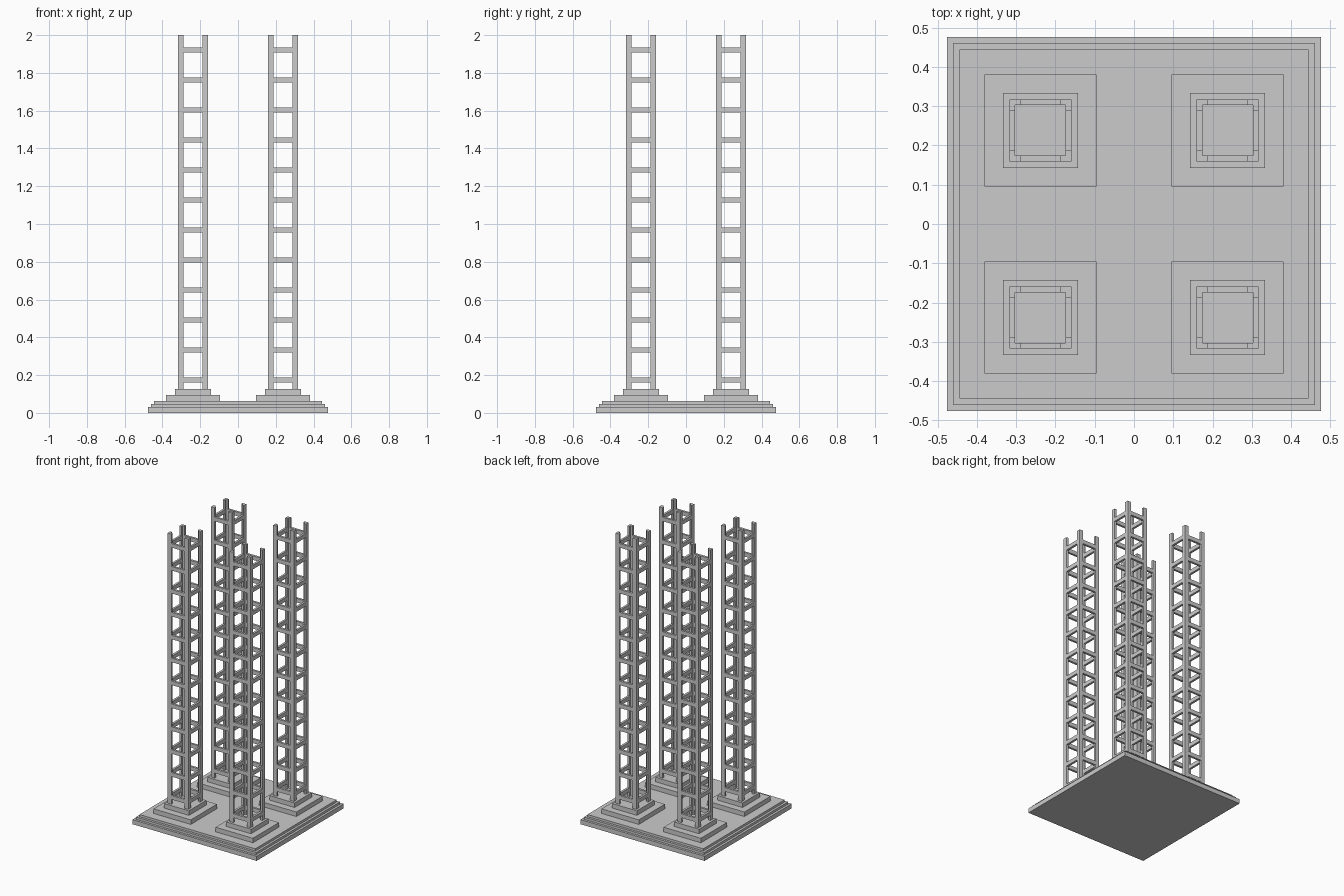
import bpy
import bmesh

if "Cube" in bpy.data.objects:
    bpy.data.objects.remove(bpy.data.objects["Cube"])

U = 2 / 63 / 2          # module that all sizes follow
C = 15 * U              # tower centre offset
R = 5 * U               # tower half width
T = 0.015               # plate thickness
LEG = 0.028             # width of an angle-iron leg and height of a rung
Z0 = 8 * U              # top of the pedestals


def prism(bm, pts, z0, z1):
    """Extrude a counter-clockwise outline from z0 to z1."""
    low = [bm.verts.new((x, y, z0)) for x, y in pts]
    high = [bm.verts.new((x, y, z1)) for x, y in pts]
    bm.faces.new(low[::-1])
    bm.faces.new(high)
    n = len(pts)
    for i in range(n):
        j = (i + 1) % n
        bm.faces.new((low[i], low[j], high[j], high[i]))


def rect(x0, x1, y0, y1):
    return [(x0, y0), (x1, y0), (x1, y1), (x0, y1)]


def turned(pts, k):
    """Rotate an outline by k quarter turns."""
    for _ in range(k):
        pts = [(-y, x) for x, y in pts]
    return pts


def finish(bm, name, x=0, y=0):
    bmesh.ops.recalc_face_normals(bm, faces=bm.faces[:])
    mesh = bpy.data.meshes.new(name)
    bm.to_mesh(mesh)
    bm.free()
    obj = bpy.data.objects.new(name, mesh)
    obj.location = (x, y, 0)
    bpy.context.collection.objects.link(obj)


def slab(name, half, z0, z1, x=0, y=0):
    bm = bmesh.new()
    prism(bm, rect(-half, half, -half, half), z0, z1)
    finish(bm, name, x, y)


# Stepped base
for i, (half, z0, z1) in enumerate([(30, 0, 2), (29, 2, 3), (28, 3, 4)]):
    slab(f"base_step_{i + 1}", half * U, z0 * U, z1 * U)

angle = [(R, R), (R - LEG, R), (R - LEG, R - T), (R - T, R - T),
         (R - T, R - LEG), (R, R - LEG)]
bar = rect(-R + LEG, R - LEG, -R, -R + T)

for side_y, sy in (("front", -1), ("back", 1)):
    for side_x, sx in (("left", -1), ("right", 1)):
        tag, x, y = f"{side_y}_{side_x}", sx * C, sy * C

        # Two-step pedestal
        slab(f"pedestal_lower_{tag}", 9 * U, 4 * U, 6 * U, x, y)
        slab(f"pedestal_upper_{tag}", 6 * U, 6 * U, Z0, x, y)

        # Four L-section corner posts
        bm = bmesh.new()
        for k in range(4):
            prism(bm, turned(angle, k), Z0, 2)
        finish(bm, f"tower_posts_{tag}", x, y)

        # Twelve rings of rungs between the posts
        bm = bmesh.new()
        for i in range(12):
            zc = (11 + 10 * i) * U
            for k in range(4):
                prism(bm, turned(bar, k), zc - LEG / 2, zc + LEG / 2)
        finish(bm, f"tower_rungs_{tag}", x, y)
